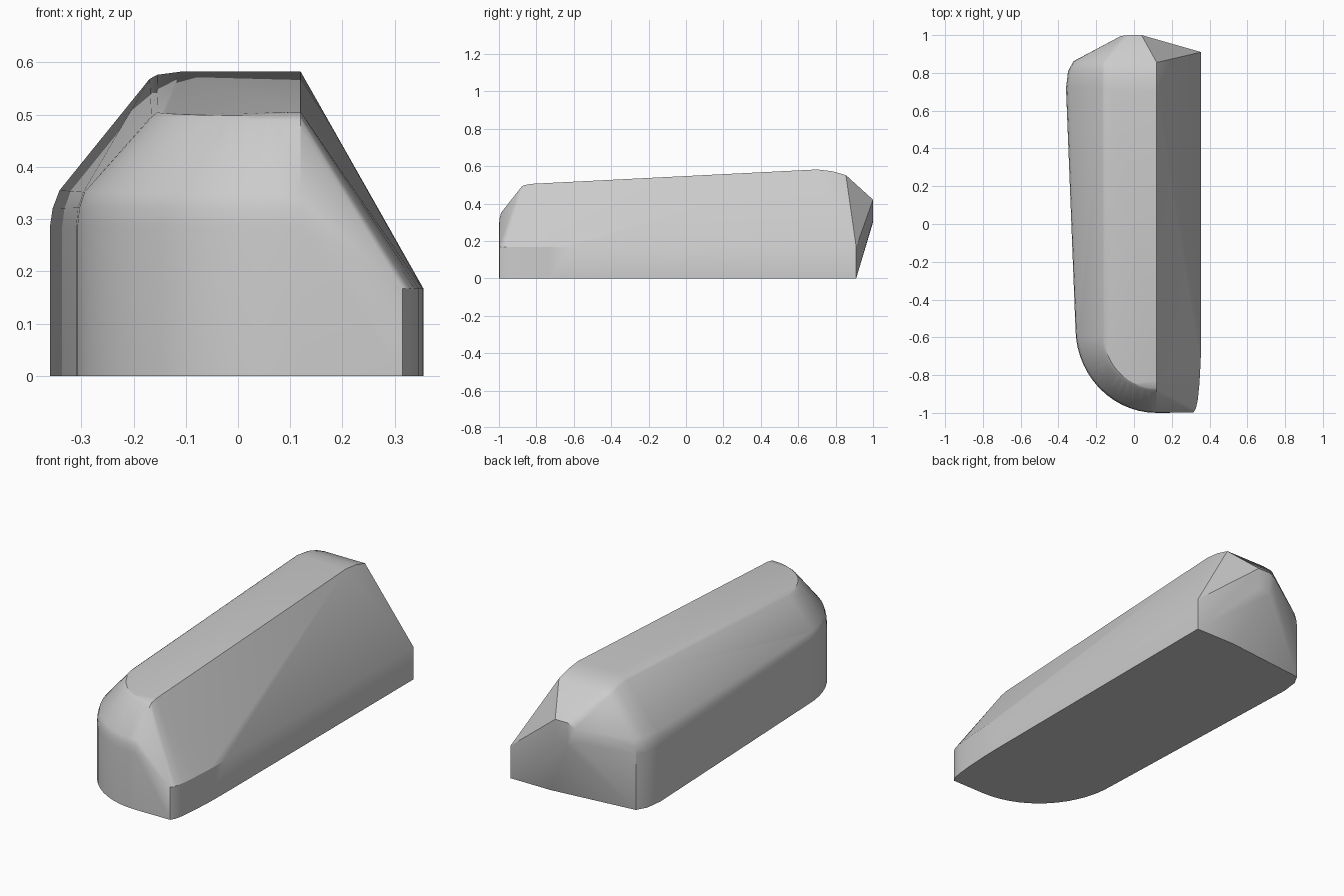
import bpy, bmesh, math

if "Cube" in bpy.data.objects:
    bpy.data.objects.remove(bpy.data.objects["Cube"])

pts = []

# left flank and rounded nose: each ring is (inset from the outer wall 0..1, z at back, z at front)
RINGS = [(0, 0, 0), (0, 0.285, 0.285), (0.025, 0.32, 0.322), (0.09, 0.355, 0.352),
         (0.83, 0.54, 0.48), (0.93, 0.568, 0.497), (1.0, 0.576, 0.505)]
N = 14
for t, zb, zf in RINGS:
    # nose arc, from the left flank round to the ridge line
    cy = -0.55 - 0.05 * t
    rx, ry = 0.43 - 0.155 * t, 0.45 - 0.18 * t
    for i in range(N + 1):
        a = math.pi / 2 * i / N
        pts.append((0.12 - rx * math.cos(a), cy - ry * math.sin(a), zf - 0.008 * t * math.sin(a)))
    # back end of the flank, rounding in towards the tail
    drop = 0.03 * t
    pts.append((-0.36 + 0.205 * t, 0.72, zb))
    pts.append((-0.349 + 0.194 * t, 0.81 - 0.01 * t, zb - drop * 0.4))
    pts.append((-0.32 + 0.165 * t, 0.862 - 0.007 * t, zb - drop))

# flat top
for x in (-0.11, 0.12):
    pts += [(x, 0.70, 0.582), (x, 0.78, 0.573), (x, 0.855, 0.552)]
pts += [(0.12, -0.83, 0.505)]

# low right wall with a rounded front corner
for x, y in [(0.315, -0.998), (0.328, -0.975), (0.338, -0.93), (0.346, -0.85),
             (0.353, -0.73), (0.355, -0.62), (0.355, 0.91)]:
    pts += [(x, y, 0), (x, y, 0.167)]

# blunt tail tip and the bend in the bottom edge below it
for x, y, z in [(-0.07, 0.995, 0.33), (-0.07, 0.995, 0.40), (-0.03, 1.0, 0.30),
                (-0.03, 1.0, 0.42), (0.04, 1.0, 0.31), (0.04, 1.0, 0.42)]:
    pts.append((x, y, z))
pts.append((0.13, 0.91, 0))

bm = bmesh.new()
for p in pts:
    bm.verts.new(p)
bmesh.ops.remove_doubles(bm, verts=bm.verts[:], dist=0.0005)
res = bmesh.ops.convex_hull(bm, input=bm.verts[:])
bmesh.ops.delete(bm, geom=[v for v in bm.verts if not v.link_faces], context='VERTS')
bmesh.ops.dissolve_limit(bm, angle_limit=math.radians(0.5), verts=bm.verts[:], edges=bm.edges[:])
bmesh.ops.recalc_face_normals(bm, faces=bm.faces[:])
me = bpy.data.meshes.new("body_shell")
bm.to_mesh(me)
bm.free()

mat = bpy.data.materials.new("plain grey")
mat.diffuse_color = (0.6, 0.6, 0.6, 1)
mat.use_nodes = True
mat.node_tree.nodes["Principled BSDF"].inputs["Base Color"].default_value = mat.diffuse_color
me.materials.append(mat)
ob = bpy.data.objects.new("body_shell", me)
bpy.context.collection.objects.link(ob)
bpy.context.view_layer.objects.active = ob
ob.select_set(True)
bpy.ops.object.shade_smooth_by_angle(angle=math.radians(30))
